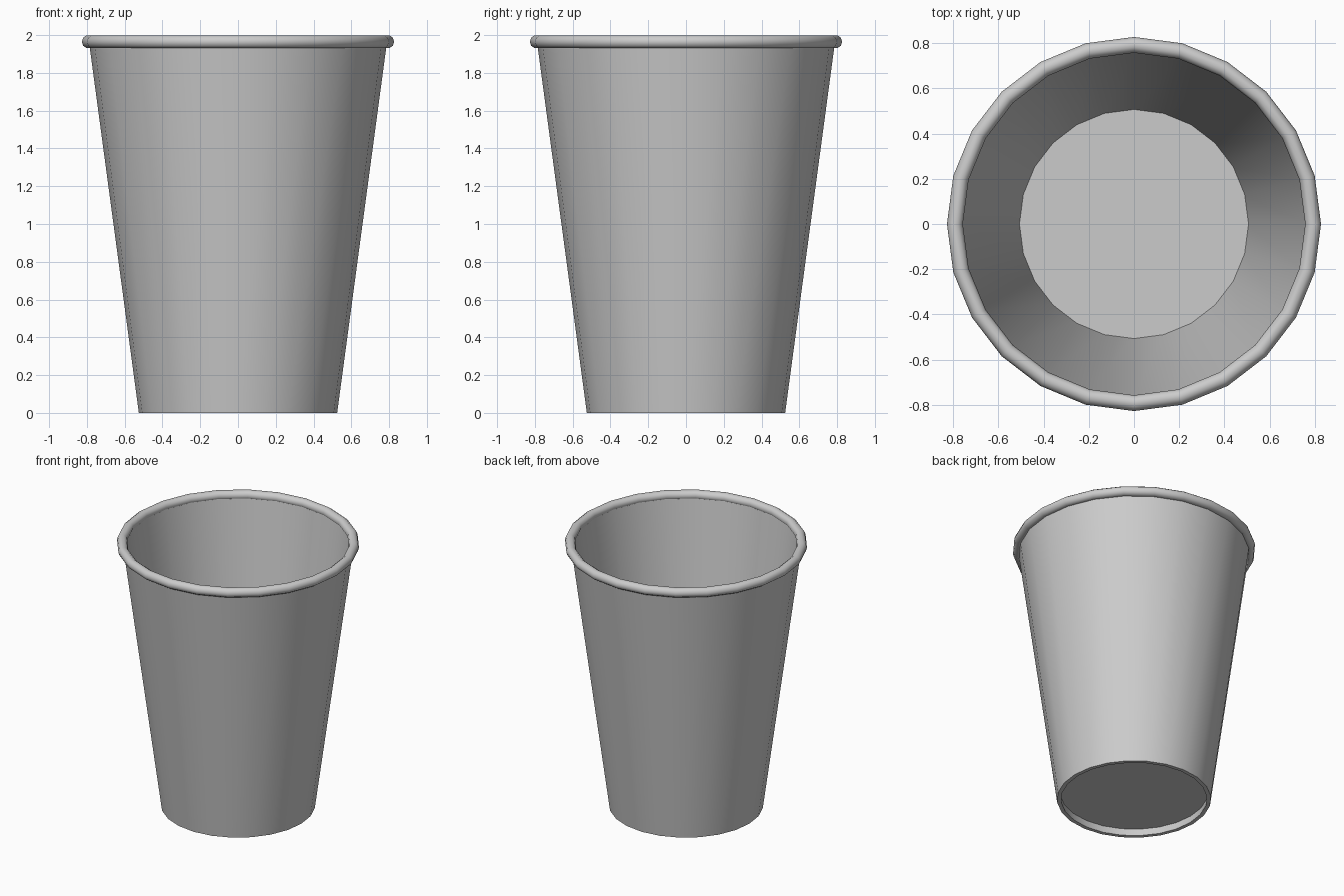
import bpy, bmesh
from math import cos, sin, tau, radians

if "Cube" in bpy.data.objects:
    bpy.data.objects.remove(bpy.data.objects["Cube"])

SIDES = 24


def lathe(name, profile, angle=40):
    """Spin a closed (radius, z) profile around z; zero-radius points merge."""
    bm = bmesh.new()
    rings = [[bm.verts.new((r * cos(tau * i / SIDES), r * sin(tau * i / SIDES), z))
              for i in range(SIDES)] for r, z in profile]
    for k, a in enumerate(rings):
        b = rings[(k + 1) % len(rings)]
        if profile[k][0] == 0 and profile[(k + 1) % len(rings)][0] == 0:
            continue
        for i in range(SIDES):
            j = (i + 1) % SIDES
            bm.faces.new((a[i], a[j], b[j], b[i]))
    bmesh.ops.remove_doubles(bm, verts=bm.verts, dist=1e-5)
    bmesh.ops.recalc_face_normals(bm, faces=bm.faces)
    mesh = bpy.data.meshes.new(name)
    bm.to_mesh(mesh)
    bm.free()
    obj = bpy.data.objects.new(name, mesh)
    bpy.context.collection.objects.link(obj)
    bpy.ops.object.select_all(action='DESELECT')
    obj.select_set(True)
    bpy.context.view_layer.objects.active = obj
    bpy.ops.object.shade_smooth_by_angle(angle=radians(angle))
    return obj


# Tapered wall with a little thickness
lathe("cup_wall", [(0.525, 0.0), (0.787, 1.95), (0.762, 1.95), (0.497, 0.0)])

# Recessed floor, leaving a foot ring below it
lathe("cup_floor", [(0, 0.055), (0.51, 0.055), (0.51, 0.07), (0, 0.07)])

# Rolled lip
lathe("rolled_rim", [(0.792 + 0.035 * cos(tau * k / 10), 1.965 + 0.035 * sin(tau * (k + 0.0) / 10))
                     for k in range(10)], 60)
